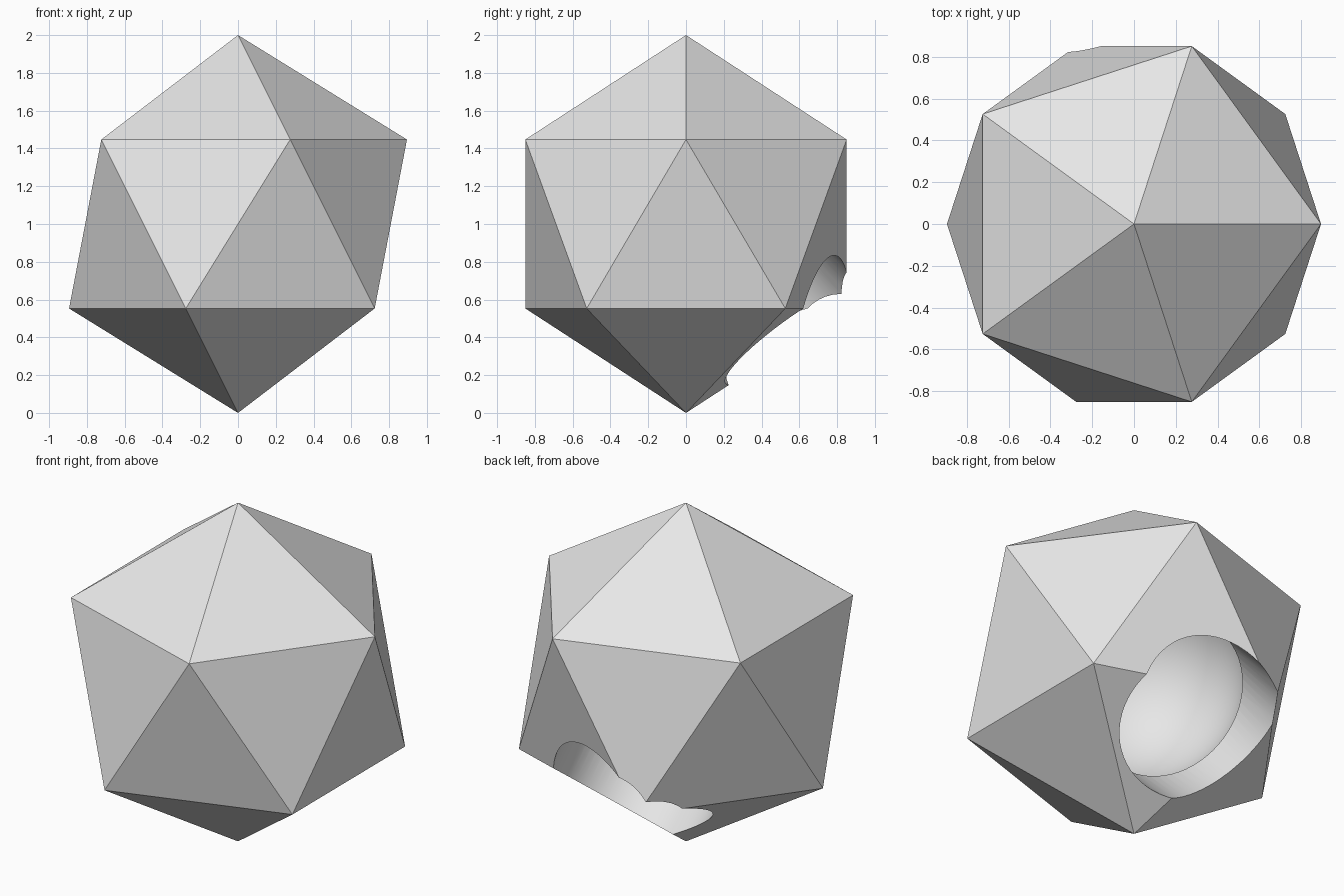
import bpy
import math
from mathutils import Vector

cube = bpy.data.objects.get("Cube")
if cube:
    bpy.data.objects.remove(cube, do_unlink=True)

CENTRE = Vector((0, 0, 1))
BORE_AXIS = Vector((0, 1, -1)).normalized()
BORE_ROT = BORE_AXIS.to_track_quat('Z', 'Y').to_euler()

# One plain grey for the whole body
grey = bpy.data.materials.new("light_grey")
grey.use_nodes = True
colour = (0.8, 0.8, 0.8, 1)
grey.diffuse_color = colour
for node in grey.node_tree.nodes:
    if node.type == 'BSDF_PRINCIPLED':
        node.inputs["Base Color"].default_value = colour


def named(name):
    obj = bpy.context.object
    obj.name = name
    obj.data.materials.clear()
    obj.data.materials.append(grey)
    return obj


# Twenty-sided solid with a point at the top and the bottom
bpy.ops.mesh.primitive_ico_sphere_add(subdivisions=1, radius=1, location=CENTRE)
shell = named("hollow_icosahedron")

# Round cavity in the middle
bpy.ops.mesh.primitive_uv_sphere_add(segments=64, ring_count=32, radius=0.6,
                                     location=CENTRE, rotation=BORE_ROT)
cavity = named("cavity_cutter")

# Round bore from the cavity out through the lower back
bore_length = 1.5
bpy.ops.mesh.primitive_cylinder_add(vertices=64, radius=0.449, depth=bore_length,
                                    location=CENTRE + BORE_AXIS * bore_length / 2,
                                    rotation=BORE_ROT)
bore = named("bore_cutter")

# Cut the cavity, then the bore
bpy.ops.object.select_all(action='DESELECT')
shell.select_set(True)
bpy.context.view_layer.objects.active = shell
for cutter in (cavity, bore):
    cutter.hide_render = True
    cut = shell.modifiers.new(cutter.name, 'BOOLEAN')
    cut.operation = 'DIFFERENCE'
    cut.solver = 'EXACT'
    cut.object = cutter
    bpy.ops.object.modifier_apply(modifier=cut.name)
    bpy.data.objects.remove(cutter, do_unlink=True)

# Flat outer facets, smooth cavity and bore, crisp rims
bpy.ops.object.shade_smooth_by_angle(angle=math.radians(25))
